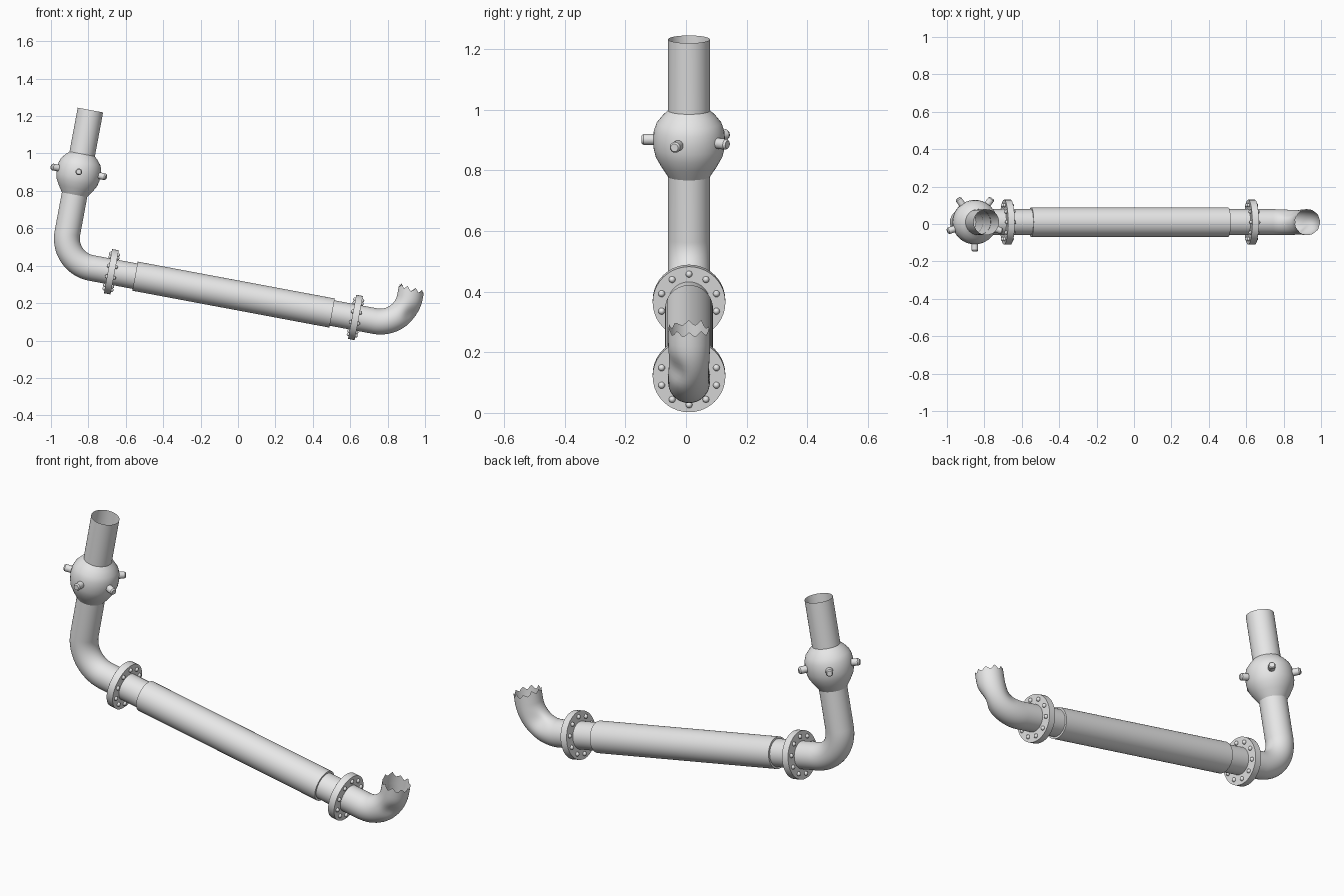
import bpy, bmesh, math, random
from mathutils import Vector, Matrix

if "Cube" in bpy.data.objects:
    bpy.data.objects.remove(bpy.data.objects["Cube"])

random.seed(4)
SIDES = 40
TILT = math.radians(10.6)
ALONG = Vector((math.cos(TILT), 0, -math.sin(TILT)))
UP = Vector((math.sin(TILT), 0, math.cos(TILT)))
DEPTH = Vector((0, 1, 0))
ORIGIN = Vector((0, 0.01, 0.241))
PIPE_R, BEND_R = 0.069, 0.16
LEFT, RIGHT = -0.958, 0.905      # corners of the run
BALL_H, TOP_H, BROKEN_H = 0.493, 0.829, 0.2

grey = bpy.data.materials.new("light grey metal")
grey.use_nodes = True
grey.diffuse_color = (0.8, 0.8, 0.8, 1)
grey.node_tree.nodes["Principled BSDF"].inputs["Base Color"].default_value = (0.8, 0.8, 0.8, 1)


def at(s, h):
    """Point in the tilted plane of the pipe run."""
    return ORIGIN + ALONG * s + UP * h


def finish(name, bm):
    bmesh.ops.recalc_face_normals(bm, faces=bm.faces)
    mesh = bpy.data.meshes.new(name)
    bm.to_mesh(mesh)
    bm.free()
    mesh.materials.append(grey)
    obj = bpy.data.objects.new(name, mesh)
    bpy.context.collection.objects.link(obj)
    bpy.ops.object.select_all(action='DESELECT')
    obj.select_set(True)
    bpy.context.view_layer.objects.active = obj
    bpy.ops.object.shade_smooth_by_angle(angle=math.radians(35))
    return obj


def loft(bm, rings, side=DEPTH, sides=SIDES, cap=False):
    """Skin rings given as (centre, direction, radius)."""
    loops = []
    for centre, direction, radius in rings:
        other = direction.cross(side)
        turn = [2 * math.pi * i / sides for i in range(sides)]
        loops.append([bm.verts.new(centre + radius * (side * math.cos(a) + other * math.sin(a)))
                      for a in turn])
    for low, high in zip(loops, loops[1:]):
        for i in range(sides):
            j = (i + 1) % sides
            bm.faces.new((low[i], low[j], high[j], high[i]))
    if cap:
        bm.faces.new(loops[-1])
    return loops


def lathe(bm, centre, axis, profile, **options):
    return loft(bm, [(centre + axis * d, axis, r) for d, r in profile], **options)


def elbow(corner, sign, steps=20):
    """Rings of a quarter bend, from the straight run up to the riser."""
    rings = []
    for i in range(steps + 1):
        a = math.pi / 2 * i / steps
        centre = at(corner - sign * BEND_R * (1 - math.sin(a)), BEND_R * (1 - math.cos(a)))
        rings.append((centre, ALONG * sign * math.cos(a) + UP * math.sin(a), PIPE_R))
    return rings


# Left riser and elbow
bm = bmesh.new()
loft(bm, [(at(-0.5, 0), -ALONG, PIPE_R)] + elbow(LEFT, -1)
     + [(at(LEFT, TOP_H), UP, PIPE_R)])
finish("riser_pipe", bm)

# Right elbow with torn rim and shallow dents
bm = bmesh.new()
loops = loft(bm, [(at(0.45, 0), ALONG, PIPE_R)] + elbow(RIGHT, 1)
             + [(at(RIGHT, BROKEN_H - 0.02), UP, PIPE_R), (at(RIGHT, BROKEN_H), UP, PIPE_R)])
rim_centre = at(RIGHT, BROKEN_H)
for i, v in enumerate(loops[-1]):
    inner = -(v.co - rim_centre).dot(ALONG) / PIPE_R
    tooth = (0, 0.4, 0.9, 0.5)[i % 4] * random.uniform(0.4, 1)
    v.co += UP * (0.026 * tooth + 0.014 * max(inner, 0) - 0.008)
for s, h, y, push in ((0.83, 0.08, 0.065, (-0.3, -1)), (0.93, 0.07, -0.05, (-0.6, 0.8))):
    middle = at(s, h) + DEPTH * y
    for v in bm.verts:
        weight = math.exp(-((v.co - middle).length / 0.045) ** 2)
        v.co += (ALONG * push[0] + DEPTH * push[1]) * 0.018 * weight
finish("broken_elbow", bm)

# Thick sleeve over the straight run
bm = bmesh.new()
lathe(bm, at(0, 0), ALONG, [(-0.56, 0.06), (-0.56, 0.079), (0.512, 0.079), (0.512, 0.06)])
finish("sleeve", bm)

# Ball joint
ball_centre = at(LEFT, BALL_H)
bm = bmesh.new()
lathe(bm, ball_centre, UP, [(-0.126, 0.068), (-0.09, 0.092), (-0.058, 0.11), (-0.03, 0.117),
                            (0, 0.119), (0.03, 0.116), (0.055, 0.107), (0.08, 0.087),
                            (0.098, 0.068)])
finish("ball_joint", bm)

# Five pegs around the ball
bm = bmesh.new()
for k in range(5):
    a = math.radians(270 + 72 * k)
    out = ALONG * math.cos(a) + DEPTH * math.sin(a)
    lathe(bm, ball_centre, out, [(0.09, 0.018), (0.15, 0.018), (0.157, 0.013)],
          side=UP, sides=16, cap=True)
finish("ball_pegs", bm)

# Flanges with ten bolts on each face
for label, s in (("left", -0.689), ("right", 0.639)):
    bm = bmesh.new()
    lathe(bm, at(s, 0), ALONG, [(-0.018, 0.06), (-0.018, 0.12), (0.018, 0.12), (0.018, 0.06)])
    finish(label + "_flange", bm)
    bm = bmesh.new()
    for face in (-1, 1):
        for k in range(10):
            a = 2 * math.pi * k / 10
            spot = at(s + face * 0.019, 0.095 * math.cos(a)) + DEPTH * 0.095 * math.sin(a)
            bmesh.ops.create_uvsphere(bm, u_segments=12, v_segments=8, radius=0.011,
                                      matrix=Matrix.Translation(spot))
    finish(label + "_flange_bolts", bm)
